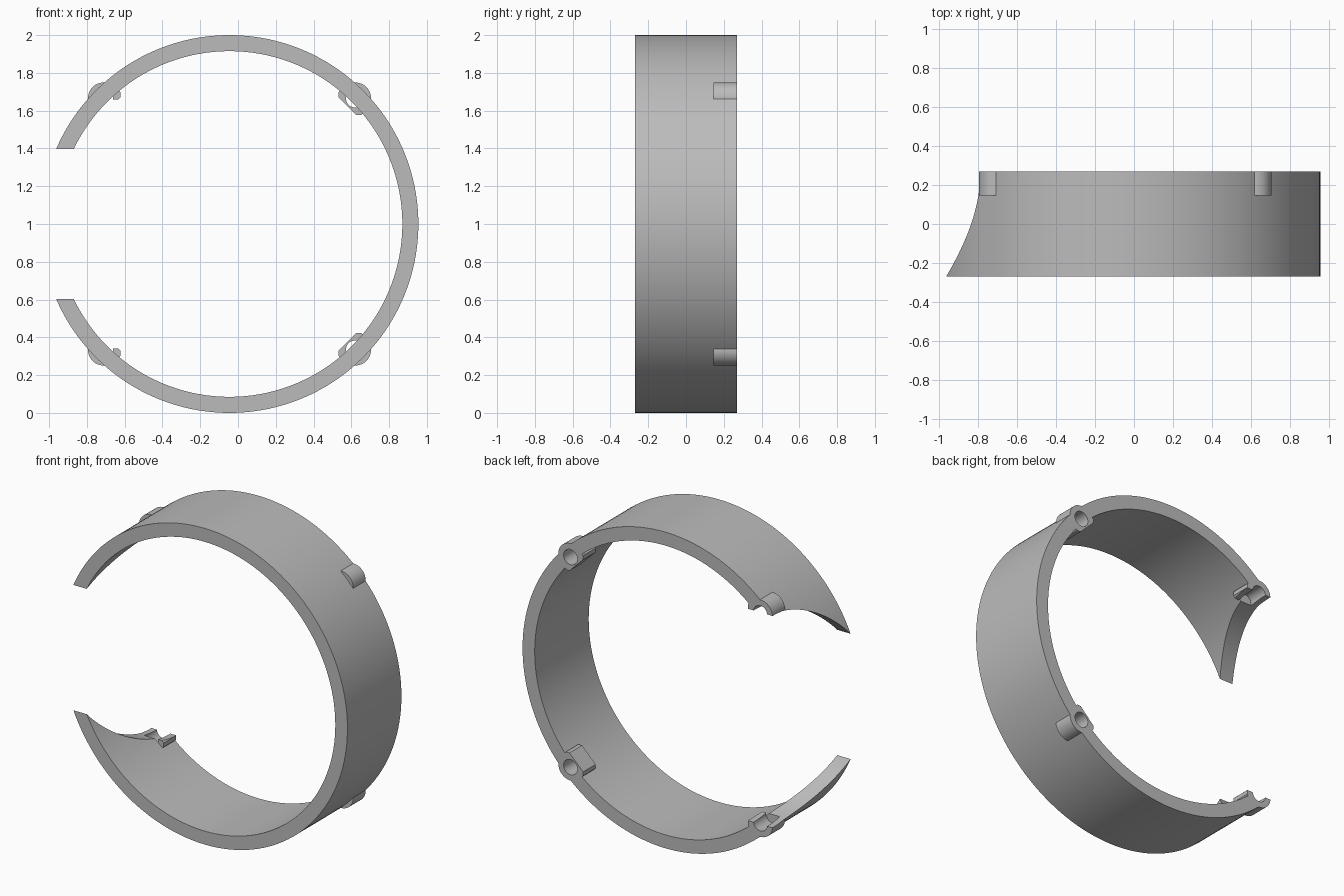
import bpy, bmesh
from math import sin, cos, pi, radians
from mathutils import Matrix

if "Cube" in bpy.data.objects:
    bpy.data.objects.remove(bpy.data.objects["Cube"], do_unlink=True)

CX, CZ = -0.045, 1.0           # ring axis
R_OUT, R_IN, HALF = 1.0, 0.915, 0.27
LUG_R, LUG_FRONT = 0.94, 0.145  # lug distance from axis, front end of lug

grey = bpy.data.materials.new("plain grey")
grey.use_nodes = True
grey.diffuse_color = (0.5, 0.5, 0.5, 1)
grey.node_tree.nodes["Principled BSDF"].inputs["Base Color"].default_value = (0.5, 0.5, 0.5, 1)


def link(name, bm):
    bmesh.ops.recalc_face_normals(bm, faces=bm.faces)
    mesh = bpy.data.meshes.new(name)
    bm.to_mesh(mesh)
    bm.free()
    mesh.materials.append(grey)
    ob = bpy.data.objects.new(name, mesh)
    bpy.context.collection.objects.link(ob)
    return ob


def prism(name, outline, y0, y1):
    """Extrude an (x, z) outline along y."""
    bm = bmesh.new()
    face = bm.faces.new([bm.verts.new((x, y0, z)) for x, z in outline])
    new = bmesh.ops.extrude_face_region(bm, geom=[face])["geom"]
    bmesh.ops.translate(bm, vec=(0, y1 - y0, 0),
                        verts=[g for g in new if isinstance(g, bmesh.types.BMVert)])
    return link(name, bm)


def circle(r, n, cx=0, cz=0):
    return [(cx + r * cos(2 * pi * i / n), cz + r * sin(2 * pi * i / n)) for i in range(n)]


def combine(ob, helper, operation):
    """Apply a boolean and drop the helper."""
    mod = ob.modifiers.new(operation, 'BOOLEAN')
    mod.operation, mod.solver, mod.object = operation, 'EXACT', helper
    helper.hide_render = True
    bpy.context.view_layer.objects.active = ob
    bpy.ops.object.modifier_apply(modifier=mod.name)
    bpy.data.objects.remove(helper, do_unlink=True)


# Band: a rectangular section swept round the axis
bm = bmesh.new()
N = 180
section = [(R_IN, -HALF), (R_OUT, -HALF), (R_OUT, HALF), (R_IN, HALF)]
rings = [[bm.verts.new((CX + r * cos(2 * pi * i / N), y, CZ + r * sin(2 * pi * i / N)))
          for r, y in section] for i in range(N)]
for i in range(N):
    a, b = rings[i], rings[(i + 1) % N]
    for k in range(4):
        m = (k + 1) % 4
        bm.faces.new((a[k], a[m], b[m], b[k]))
band = link("ring_band", bm)

# Screw lugs: round outside, square inside, at four diagonals
W, D, C = 0.085, 0.058, 0.018
lug_outline = [(W * cos(t), W * sin(t)) for t in [radians(-90 + 9 * i) for i in range(21)]]
lug_outline += [(C - D, W), (-D, W - C), (-D, C - W), (C - D, -W)]


def place(points, angle):
    move = Matrix.Translation((CX, 0, CZ)) @ Matrix.Rotation(-angle, 4, 'Y') @ Matrix.Translation((LUG_R, 0, 0))
    out = [move @ Matrix.Translation((x, 0, z)).translation for x, z in points]
    return [(p.x, p.z) for p in out]


diagonals = [radians(a) for a in (45, 135, 225, 315)]
for a in diagonals:
    combine(band, prism("lug", place(lug_outline, a), LUG_FRONT, HALF), 'UNION')
for a in diagonals:
    combine(band, prism("screw_hole", place(circle(0.048, 32), a), LUG_FRONT - 0.002, HALF + 0.1), 'DIFFERENCE')

# Side opening: a round cut running across on the right-hand side
bm = bmesh.new()
bmesh.ops.create_cone(bm, cap_ends=True, segments=128, radius1=0.67, radius2=0.67, depth=1.2,
                      matrix=Matrix.Translation((-1.0, HALF, CZ)) @ Matrix.Rotation(pi / 2, 4, 'Y'))
combine(band, link("opening_cutter", bm), 'DIFFERENCE')

# Smooth the curved walls, keep the edges crisp
bpy.ops.object.select_all(action='DESELECT')
band.select_set(True)
bpy.context.view_layer.objects.active = band
bpy.ops.object.shade_smooth_by_angle(angle=radians(30))
